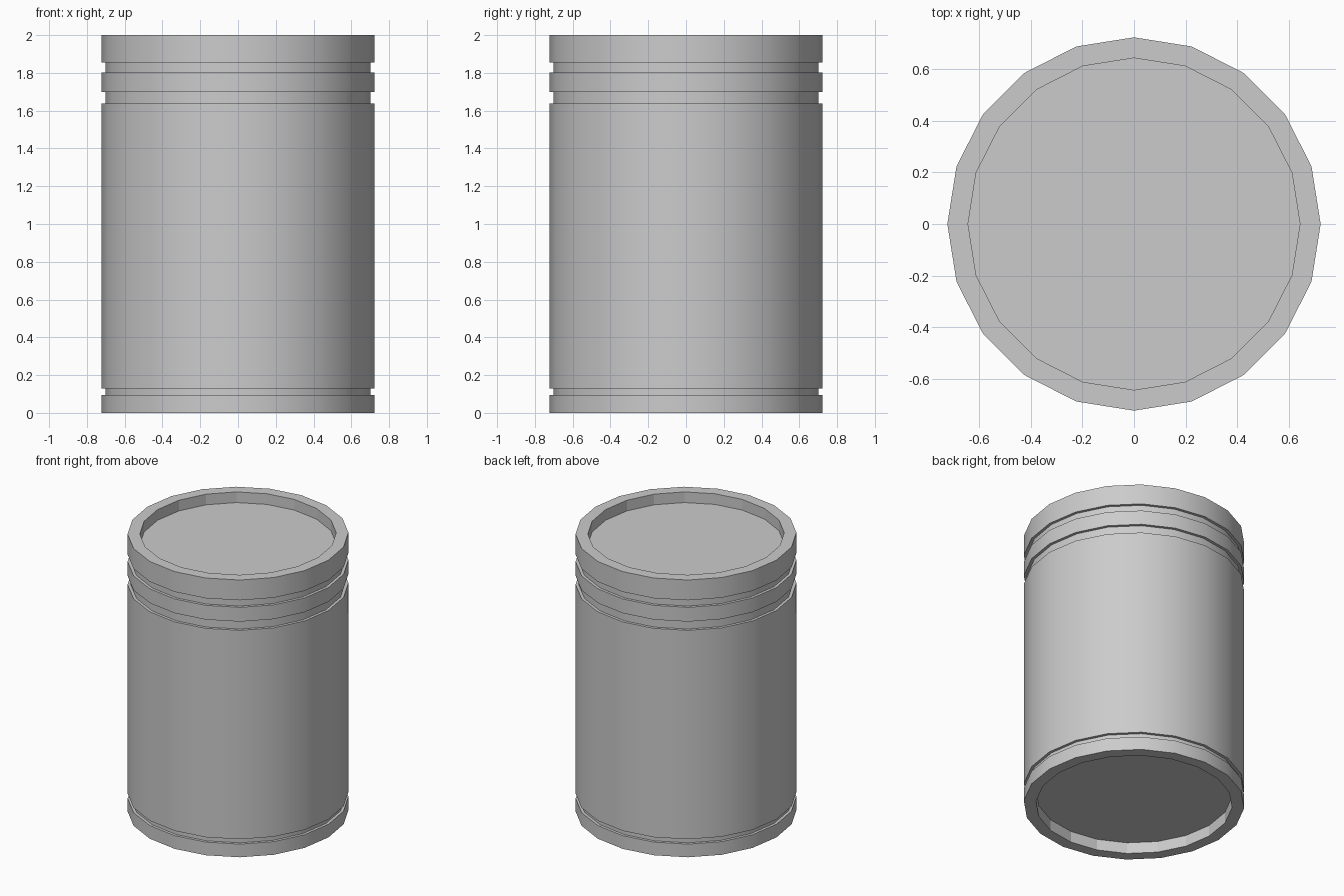
import bpy, bmesh, math

if "Cube" in bpy.data.objects:
    bpy.data.objects.remove(bpy.data.objects["Cube"])

SIDES = 20
R, GROOVE, INNER = 0.722, 0.702, 0.642

# Profile (radius, height): bottom recess, grooved wall, top recess
profile = [(INNER, 0.08), (INNER, 0.0), (R, 0.0)]
for z0, z1 in ((0.095, 0.13), (1.637, 1.70), (1.803, 1.854)):
    profile += [(R, z0), (GROOVE, z0), (GROOVE, z1), (R, z1)]
profile += [(R, 2.0), (INNER, 2.0), (INNER, 1.923)]

bm = bmesh.new()
rings = []
for r, z in profile:
    rings.append([bm.verts.new((r * math.cos(math.tau * i / SIDES),
                                r * math.sin(math.tau * i / SIDES), z))
                  for i in range(SIDES)])

# Walls and ledges between successive rings
for k in range(len(rings) - 1):
    a, b = rings[k], rings[k + 1]
    for i in range(SIDES):
        j = (i + 1) % SIDES
        f = bm.faces.new((a[i], a[j], b[j], b[i]))
        # Outer wall is smooth, recess walls stay faceted
        f.smooth = 0 < k < len(rings) - 2

# Recessed lid and base discs
bm.faces.new(rings[0])
bm.faces.new(rings[-1])
bmesh.ops.recalc_face_normals(bm, faces=bm.faces)

# Keep the steps crisp
for e in bm.edges:
    e.smooth = e.calc_face_angle(0) < math.radians(30)

mesh = bpy.data.meshes.new("barrel")
bm.to_mesh(mesh)
bm.free()
bpy.context.collection.objects.link(bpy.data.objects.new("barrel", mesh))
